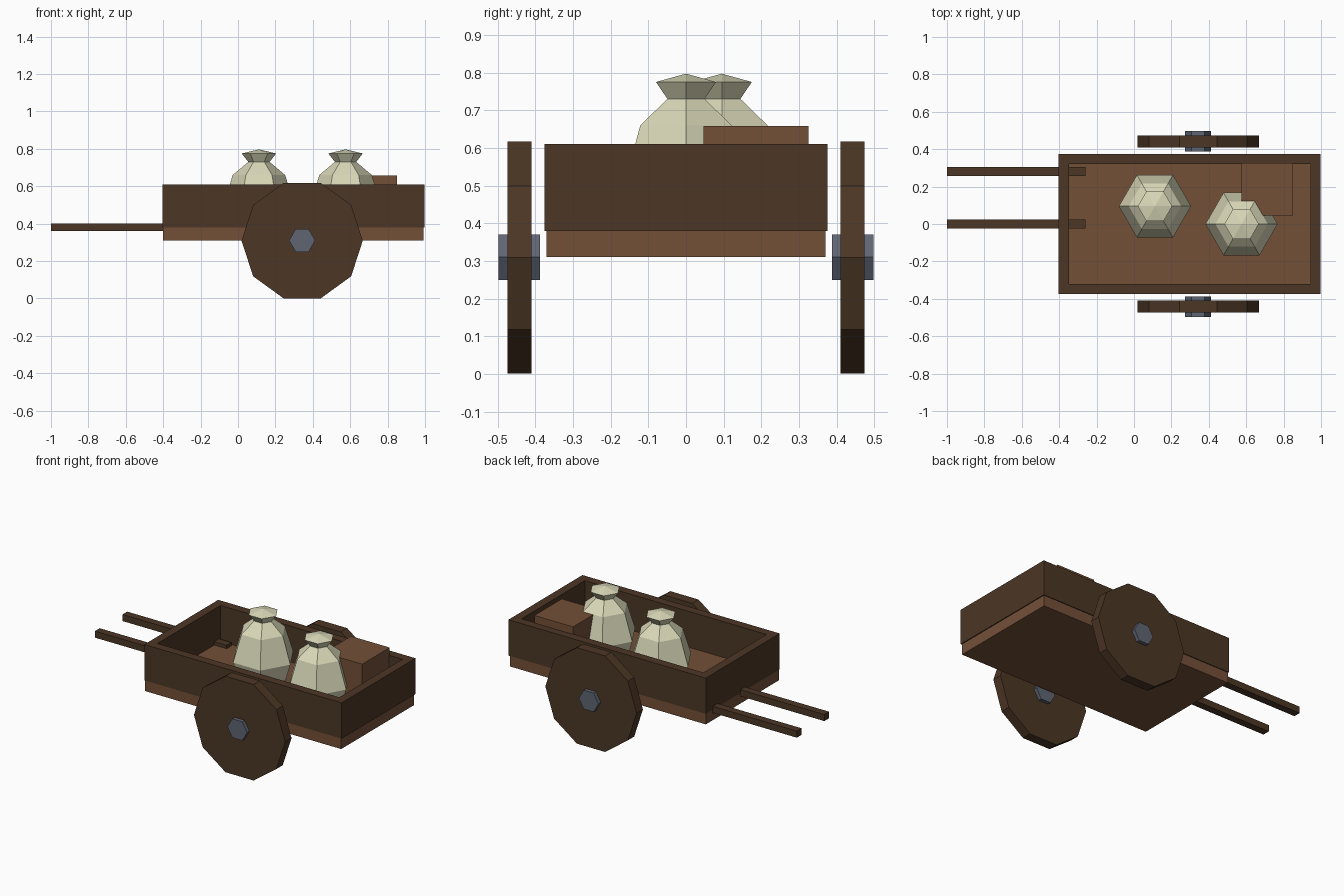
import bpy, bmesh
from math import cos, sin, pi

if "Cube" in bpy.data.objects:
    bpy.data.objects.remove(bpy.data.objects["Cube"], do_unlink=True)


def material(name, rgb):
    m = bpy.data.materials.new(name)
    m.use_nodes = True
    m.diffuse_color = (*rgb, 1)
    m.node_tree.nodes["Principled BSDF"].inputs["Base Color"].default_value = (*rgb, 1)
    return m


DARK_WOOD = material("dark wood", (0.072, 0.037, 0.018))
LIGHT_WOOD = material("light wood", (0.174, 0.08, 0.039))
CLOTH = material("sack cloth", (0.70, 0.69, 0.48))
METAL = material("hub metal", (0.114, 0.13, 0.17))


def finish(name, bm, mat):
    bmesh.ops.recalc_face_normals(bm, faces=bm.faces)
    mesh = bpy.data.meshes.new(name)
    bm.to_mesh(mesh)
    bm.free()
    mesh.materials.append(mat)
    obj = bpy.data.objects.new(name, mesh)
    bpy.context.collection.objects.link(obj)
    return obj


def bridge(bm, a, b):
    for i in range(len(a)):
        j = (i + 1) % len(a)
        bm.faces.new((a[i], a[j], b[j], b[i]))


def box(name, xs, ys, zs, mat):
    bm = bmesh.new()
    rings = [[bm.verts.new((xs[i], ys[j], z)) for i, j in ((0, 0), (1, 0), (1, 1), (0, 1))]
             for z in zs]
    bridge(bm, *rings)
    for ring in rings:
        bm.faces.new(ring)
    return finish(name, bm, mat)


def disc(name, sides, radius, x, z, ys, mat):
    """Upright prism whose axis runs along y."""
    bm = bmesh.new()
    rings = [[bm.verts.new((x + radius * cos(2 * pi * i / sides), y,
                            z + radius * sin(2 * pi * i / sides))) for i in range(sides)]
             for y in ys]
    bridge(bm, *rings)
    for ring in rings:
        bm.faces.new(ring)
    return finish(name, bm, mat)


def sack(name, x, y):
    """Six-sided tied sack, turned from a short profile of radius and height."""
    profile = [(0.16, 0.38), (0.193, 0.49), (0.14, 0.66), (0.057, 0.73), (0.092, 0.775)]
    bm = bmesh.new()
    rings = [[bm.verts.new((x + r * cos(i * pi / 3), y + r * sin(i * pi / 3), z))
              for i in range(6)] for r, z in profile]
    for a, b in zip(rings, rings[1:]):
        bridge(bm, a, b)
    bm.faces.new(rings[0])
    tip = bm.verts.new((x, y, 0.797))
    for i in range(6):
        bm.faces.new((rings[-1][i], rings[-1][(i + 1) % 6], tip))
    return finish(name, bm, CLOTH)


# Cart bed
box("cart_floor", (-0.4, 0.992), (-0.37, 0.37), (0.31, 0.38), LIGHT_WOOD)

# Side boards as one open frame
bm = bmesh.new()
loops = []
for inset, z in ((0, 0.38), (0, 0.61), (0.055, 0.61), (0.055, 0.38)):
    x0, x1, w = -0.403 + inset, 0.998 - inset, 0.375 - inset
    loops.append([bm.verts.new((x, y, z)) for x, y in ((x0, -w), (x1, -w), (x1, w), (x0, w))])
for k in range(4):
    bridge(bm, loops[k], loops[(k + 1) % 4])
finish("side_boards", bm, DARK_WOOD)

# Pull handles
for name, y in (("back_handle", 0.28), ("front_handle", 0.001)):
    box(name, (-1, -0.26), (y - 0.024, y + 0.024), (0.36, 0.402), DARK_WOOD)

# Wheels and hubs on both sides
for side, s in (("back", 1), ("front", -1)):
    disc(side + "_wheel", 10, 0.324, 0.343, 0.309, (s * 0.41, s * 0.474), DARK_WOOD)
    disc(side + "_hub", 6, 0.07, 0.343, 0.31, (s * 0.387, s * 0.498), METAL)

# Cargo
box("crate", (0.575, 0.85), (0.046, 0.325), (0.38, 0.658), LIGHT_WOOD)
sack("back_sack", 0.112, 0.095)
sack("front_sack", 0.575, 0.0)
